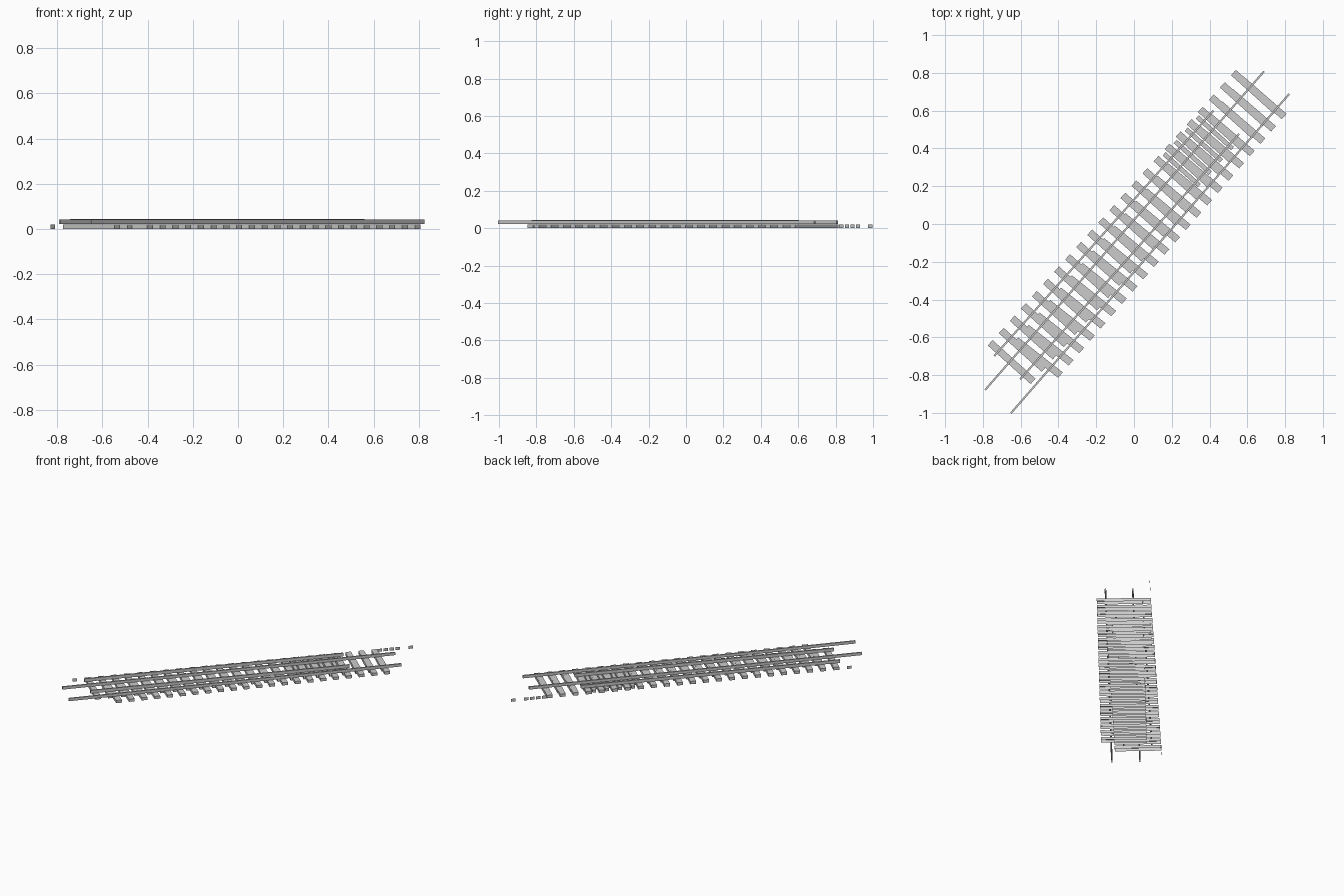
import bpy, bmesh
from mathutils import Vector

if "Cube" in bpy.data.objects:
    bpy.data.objects.remove(bpy.data.objects["Cube"])

T = Vector((0.669, 0.743, 0))    # along the track
N = Vector((0.743, -0.669, 0))   # across the track, to the right
UP = Vector((0, 0, 1))
TIE_H = 0.021


def new_object(name, bm):
    me = bpy.data.meshes.new(name)
    bm.to_mesh(me)
    bm.free()
    ob = bpy.data.objects.new(name, me)
    bpy.context.collection.objects.link(ob)
    return ob


def add_box(bm, ends, z0, z1):
    """Box, open below, over four plan corners, each (along, across)."""
    vs = [bm.verts.new(T * t + N * n + UP * z) for z in (z0, z1) for t, n in ends]
    for f in ((4, 5, 6, 7), (0, 1, 5, 4), (1, 2, 6, 5), (2, 3, 7, 6), (3, 0, 4, 7)):
        bm.faces.new([vs[i] for i in f])


def rail(name, a, b, z0, z1, w=0.005):
    """Straight rail from a to b, each given as (along, across)."""
    bm = bmesh.new()
    add_box(bm, ((a[0], a[1] - w), (a[0], a[1] + w),
                 (b[0], b[1] + w), (b[0], b[1] - w)), z0, z1)
    new_object(name, bm)


def ties(name, places, width, inset):
    """Row of timbers; places holds (along, left, right, skew)."""
    bm = bmesh.new()
    h = width / 2
    for t, l, r, skew in places:
        s = t + skew * (l - r)
        add_box(bm, ((s - h, l), (t - h, r), (t + h, r), (s + h, l)),
                inset, TIE_H - inset)
    new_object(name, bm)


# Left track rails
rail("left_track_outer_rail", (-1.015, -0.082), (0.727, -0.089), 0.022, 0.044)
rail("left_track_inner_rail", (-1.015, 0.102), (0.727, 0.094), 0.022, 0.044)

# Right track rails, longer and slightly turned
rail("right_track_inner_rail", (-1.18, 0.002), (1.062, -0.029), 0.022, 0.042)
rail("right_track_outer_rail", (-1.18, 0.186), (1.062, 0.150), 0.022, 0.042)

# Sleepers under the left track
ties("left_track_sleepers",
     [(-0.977 + 0.0875 * k, -0.145, 0.16, 0) for k in range(23)], 0.038, 0)

# Sleepers under the right track
ties("right_track_sleepers",
     [(0.955 - 0.0862 * k, -0.09 + 0.0017 * k, 0.21 + 0.0017 * k,
       0.016 + 0.0025 * k) for k in range(22)], 0.038, 0.0006)

# Closely spaced sleepers near the end of the left rails
ties("closing_sleepers",
     [(0.383 + 0.0875 * k, -0.13, 0.12, 0) for k in range(4)], 0.024, 0.0012)

# Loose sleeper end plates beyond both ends
bm = bmesh.new()
for t in (-1.064, 0.987, 1.027, 1.067, 1.108, 1.195):
    vs = [bm.verts.new(T * (t + d) + N * -0.145 + UP * z)
          for d, z in ((0.015, 0), (-0.015, 0), (-0.015, TIE_H), (0.015, TIE_H))]
    bm.faces.new(vs)
new_object("sleeper_end_plates", bm)
